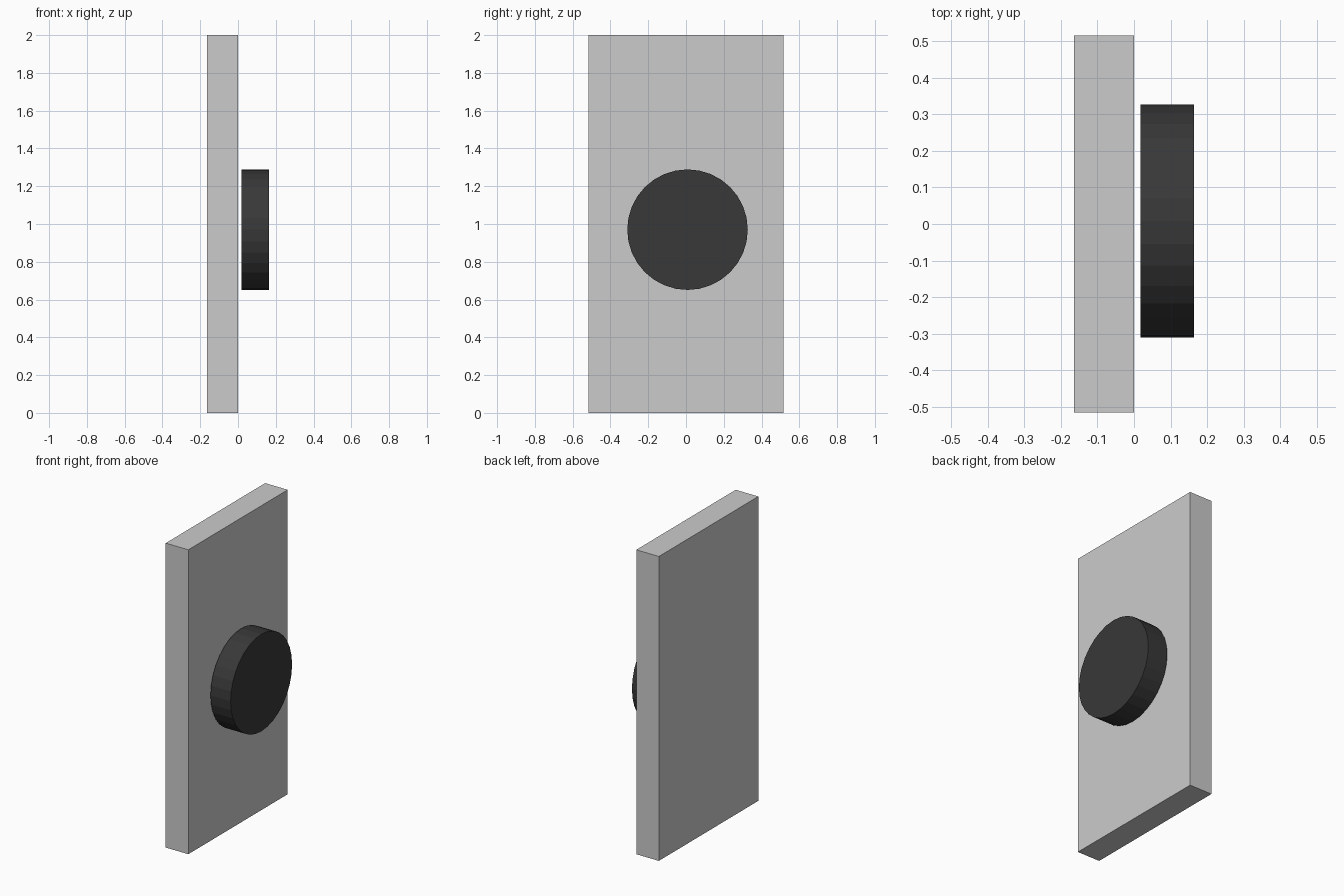
import bpy
import math

if "Cube" in bpy.data.objects:
    bpy.data.objects.remove(bpy.data.objects["Cube"])

# Tall flat panel
bpy.ops.mesh.primitive_cube_add(size=1, location=(-0.082, 0, 1))
panel = bpy.context.object
panel.name = "panel"
panel.scale = (0.164, 1.032, 2)
bpy.ops.object.transform_apply(location=False, rotation=False, scale=True)

# Dark round disc hovering just off the panel's right face
bpy.ops.mesh.primitive_cylinder_add(
    vertices=32, radius=0.319, depth=0.146,
    location=(0.091, 0.008, 0.97), rotation=(0, math.pi / 2, 0))
disc = bpy.context.object
disc.name = "round_disc"

dark = bpy.data.materials.new("dark_grey")
dark.diffuse_color = (0.04, 0.04, 0.04, 1)
dark.use_nodes = True
dark.node_tree.nodes["Principled BSDF"].inputs["Base Color"].default_value = dark.diffuse_color
disc.data.materials.append(dark)
